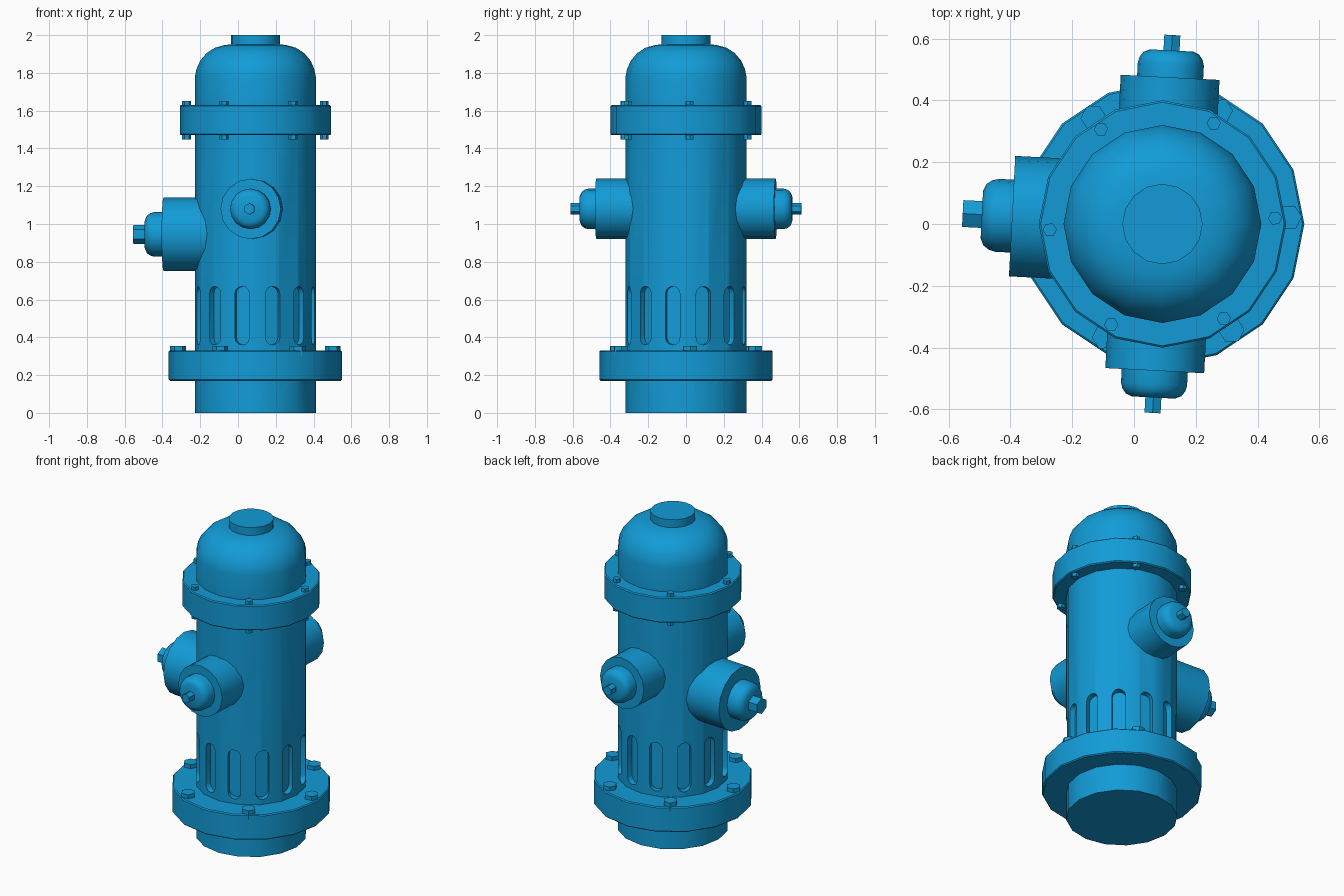
import bpy, bmesh
from math import pi, sin, cos, radians
from mathutils import Matrix

if "Cube" in bpy.data.objects:
    bpy.data.objects.remove(bpy.data.objects["Cube"])

CX = 0.092                 # hydrant axis
SIDES = 16
AXIS = Matrix.Translation((CX, 0, 0))

blue = bpy.data.materials.new("blue_paint")
blue.diffuse_color = (0.006, 0.33, 0.68, 1)
blue.use_nodes = True
blue.node_tree.nodes["Principled BSDF"].inputs["Base Color"].default_value = blue.diffuse_color


def finish(bm, name, matrix=AXIS, angle=35):
    bmesh.ops.recalc_face_normals(bm, faces=bm.faces)
    bm.transform(matrix)
    me = bpy.data.meshes.new(name)
    bm.to_mesh(me)
    bm.free()
    ob = bpy.data.objects.new(name, me)
    bpy.context.collection.objects.link(ob)
    me.materials.append(blue)
    bpy.ops.object.select_all(action='DESELECT')
    ob.select_set(True)
    bpy.context.view_layer.objects.active = ob
    bpy.ops.object.shade_smooth_by_angle(angle=radians(angle))
    return ob


def lathe(name, profile, matrix=AXIS, sides=SIDES, angle=35):
    """Closed solid of revolution from (radius, height) points."""
    bm = bmesh.new()
    rings = [[bm.verts.new((r * cos(2 * pi * i / sides), r * sin(2 * pi * i / sides), z))
              for i in range(sides)] for r, z in profile]
    for a, b in zip(rings, rings[1:]):
        for i in range(sides):
            j = (i + 1) % sides
            bm.faces.new((a[i], a[j], b[j], b[i]))
    bm.faces.new(rings[0][::-1])
    bm.faces.new(rings[-1])
    return finish(bm, name, matrix, angle)


def around(deg, radius):
    """Hydrant axis frame, turned and pushed outward."""
    return AXIS @ Matrix.Rotation(radians(deg), 4, 'Z') @ Matrix.Translation((radius, 0, 0))


# Barrel with twelve round-ended grooves
barrel = lathe("barrel", [(0.32, 0), (0.32, 1.64)])
bm = bmesh.new()
w, low, high = 0.039, 0.36, 0.67
outline = []
for k in range(7):
    t = pi * k / 6
    outline.append((w * cos(t), high - w + w * sin(t)))
for k in range(7):
    t = pi + pi * k / 6
    outline.append((w * cos(t), low + w + w * sin(t)))
for n in range(12):
    rot = Matrix.Rotation(radians(17 + 30 * n), 4, 'Z')
    inner = [bm.verts.new(rot @ Matrix.Translation((0.28, y, z)).to_translation()) for y, z in outline]
    outer = [bm.verts.new(rot @ Matrix.Translation((0.36, y, z)).to_translation()) for y, z in outline]
    bm.faces.new(inner)
    bm.faces.new(outer)
    for i in range(len(outline)):
        j = (i + 1) % len(outline)
        bm.faces.new((inner[i], inner[j], outer[j], outer[i]))
cutter = finish(bm, "groove_cutter")
cutter.hide_render = True
mod = barrel.modifiers.new("grooves", 'BOOLEAN')
mod.operation = 'DIFFERENCE'
mod.solver = 'EXACT'
mod.object = cutter
bpy.ops.object.select_all(action='DESELECT')
bpy.context.view_layer.objects.active = barrel
barrel.select_set(True)
bpy.ops.object.modifier_apply(modifier=mod.name)
bpy.data.objects.remove(cutter)
bpy.ops.object.shade_smooth_by_angle(angle=radians(35))

# Flanges, dome and top plug
lathe("base_flange", [(0.453, 0.17), (0.459, 0.176), (0.459, 0.324), (0.453, 0.33)])
lathe("upper_flange", [(0.394, 1.47), (0.4, 1.476), (0.4, 1.624), (0.394, 1.63)])
lathe("dome", [(0.32, 1.6), (0.32, 1.78), (0.312, 1.82), (0.292, 1.865), (0.258, 1.905),
               (0.215, 1.933), (0.16, 1.948), (0.1, 1.953)])
lathe("top_plug", [(0.13, 1.93), (0.13, 2.0)])

# Hex bolts round both flanges
for n in range(6):
    a = 3 + 60 * n
    lathe("upper_bolt", [(0.023, 1.448), (0.023, 1.652)], around(a, 0.365), 6, 20)
    lathe("base_bolt", [(0.042, 0.3), (0.042, 0.355)], around(a, 0.41), 6, 20)


def outlet(name, deg, z, r, end, cap_r, cap_end, nut_r, nut_end):
    """Horizontal nozzle with rounded cap and hex nut."""
    m = around(deg, 0) @ Matrix.Translation((0, 0, z)) @ Matrix.Rotation(pi / 2, 4, 'Y')
    lathe(name + "_nozzle", [(r, 0.2), (r, end)], m)
    d = cap_end - end
    lathe(name + "_cap", [(cap_r, end - 0.02), (cap_r, end + 0.5 * d), (cap_r * 0.95, end + 0.72 * d),
                          (cap_r * 0.84, end + 0.9 * d), (cap_r * 0.65, cap_end)], m, SIDES, 40)
    lathe(name + "_nut", [(nut_r, cap_end - 0.02), (nut_r, nut_end)], m, 6, 20)


# Two small side outlets and one large lower outlet, all turned 3 degrees
for name, deg in (("back_outlet", 87), ("front_outlet", 267)):
    outlet(name, deg, 1.08, 0.16, 0.475, 0.107, 0.562, 0.03, 0.612)
outlet("large_outlet", 177, 0.945, 0.195, 0.487, 0.118, 0.585, 0.05, 0.647)
